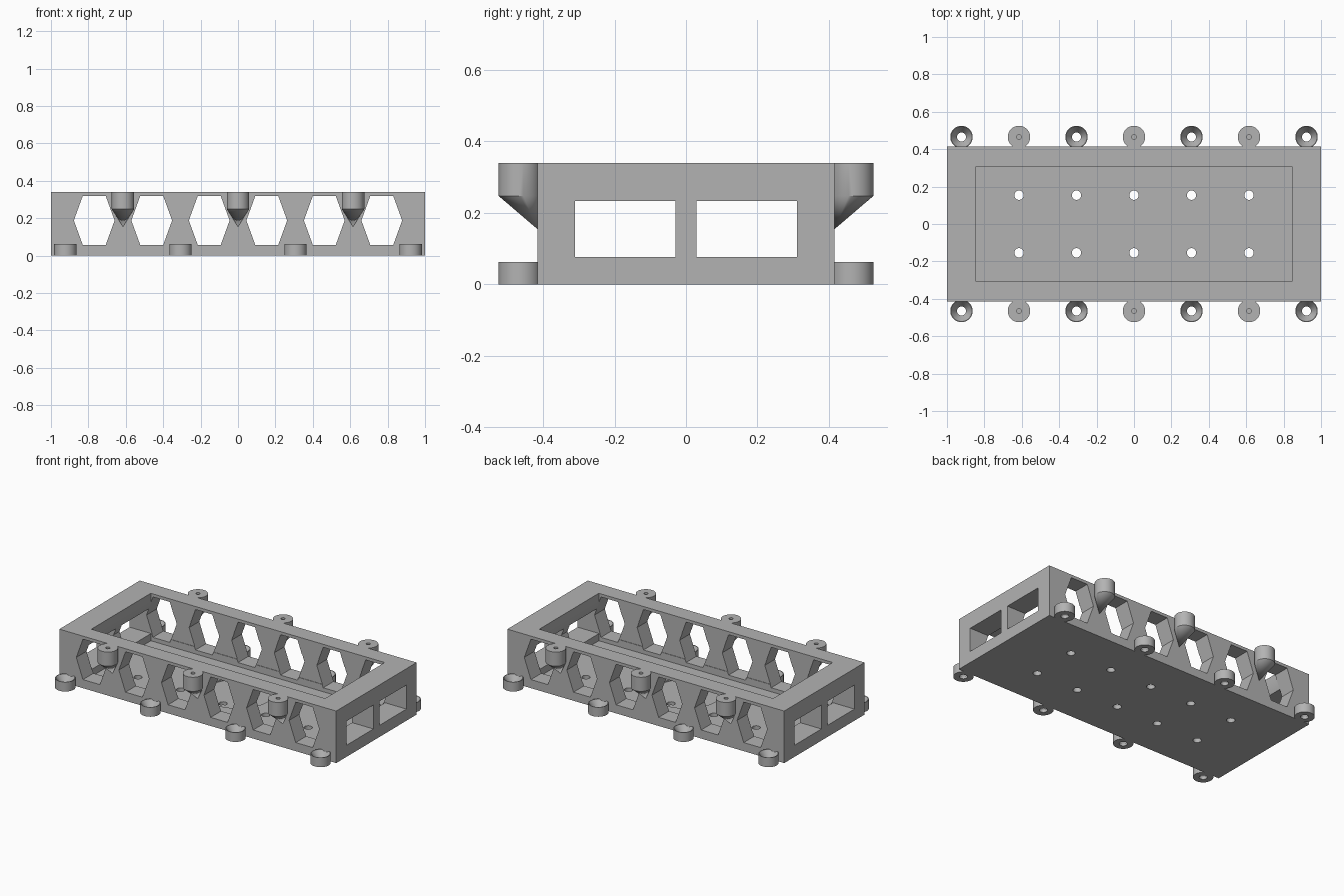
import bpy, bmesh, math
from mathutils import Vector, Matrix

if "Cube" in bpy.data.objects:
    bpy.data.objects.remove(bpy.data.objects["Cube"], do_unlink=True)

grey = bpy.data.materials.new("plain grey")
colour = (0.45, 0.45, 0.45, 1)
grey.diffuse_color = colour
grey.use_nodes = True
grey.node_tree.nodes["Principled BSDF"].inputs["Base Color"].default_value = colour

WALL_Y, TOP, FLOOR = 0.415, 0.34, 0.03
PITCH = 0.3075


def make_object(name, bm):
    bmesh.ops.recalc_face_normals(bm, faces=bm.faces)
    mesh = bpy.data.meshes.new(name)
    bm.to_mesh(mesh)
    bm.free()
    mesh.materials.append(grey)
    obj = bpy.data.objects.new(name, mesh)
    bpy.context.collection.objects.link(obj)
    return obj


def add_box(bm, x0, x1, y0, y1, z0, z1):
    centre = Vector((x0 + x1, y0 + y1, z0 + z1)) / 2
    size = (x1 - x0, y1 - y0, z1 - z0)
    bmesh.ops.create_cube(bm, size=1, matrix=Matrix.Translation(centre) @ Matrix.Diagonal((*size, 1)))


def add_cylinder(bm, x, y, z0, z1, radius, sides):
    bmesh.ops.create_cone(bm, cap_ends=True, segments=sides, radius1=radius, radius2=radius,
                          depth=z1 - z0, matrix=Matrix.Translation((x, y, (z0 + z1) / 2)))


def cut(target, bm):
    cutter = make_object("cutter", bm)
    cutter.hide_render = True
    mod = target.modifiers.new("cut", "BOOLEAN")
    mod.operation, mod.solver, mod.object = "DIFFERENCE", "EXACT", cutter
    graph = bpy.context.evaluated_depsgraph_get()
    mesh = bpy.data.meshes.new_from_object(target.evaluated_get(graph))
    target.modifiers.clear()
    target.data = mesh
    bpy.data.objects.remove(cutter, do_unlink=True)


def smooth(obj):
    bpy.ops.object.select_all(action="DESELECT")
    obj.select_set(True)
    bpy.context.view_layer.objects.active = obj
    bpy.ops.object.shade_smooth_by_angle(angle=math.radians(30))


# Open tray: outer block with a rectangular cavity
bm = bmesh.new()
add_box(bm, -1, 1, -WALL_Y, WALL_Y, 0, TOP)
tray = make_object("tray", bm)
bm = bmesh.new()
add_box(bm, -0.845, 0.845, -0.307, 0.307, FLOOR, TOP + 0.1)
cut(tray, bm)

# Tall hexagonal openings through both long walls
bm = bmesh.new()
for i in range(6):
    x = (i - 2.5) * PITCH
    outline = [(-0.109, 0), (-0.061, 0.132), (0.061, 0.132), (0.109, 0), (0.061, -0.132), (-0.061, -0.132)]
    face = bm.faces.new([bm.verts.new((x + dx, -0.6, 0.188 + dz)) for dx, dz in outline])
    ext = bmesh.ops.extrude_face_region(bm, geom=[face], use_keep_orig=True)
    moved = [v for v in ext["geom"] if isinstance(v, bmesh.types.BMVert)]
    bmesh.ops.translate(bm, verts=moved, vec=(0, 1.2, 0))
cut(tray, bm)

# Paired rectangular windows through both end walls
bm = bmesh.new()
for y in (-0.17, 0.17):
    add_box(bm, -1.2, 1.2, y - 0.14, y + 0.14, 0.076, 0.233)
cut(tray, bm)

# Shallow round recess and drain holes in the floor
bm = bmesh.new()
add_cylinder(bm, 0, 0, FLOOR - 0.008, FLOOR + 0.05, 0.21, 64)
cut(tray, bm)
bm = bmesh.new()
for i in range(-2, 3):
    for y in (-0.154, 0.154):
        add_cylinder(bm, i * PITCH, y, -0.1, 0.1, 0.025, 24)
cut(tray, bm)
smooth(tray)


def lug(name, x, side, profile, closed):
    """Spin (radius, inward shift, height) points and trim the part inside the wall."""
    bm = bmesh.new()
    sides = 40
    rings = []
    for r, shift, z in profile:
        rings.append([bm.verts.new((x + r * math.cos(a), side * (0.465 - shift + r * math.sin(a)), z))
                      for a in (math.tau * k / sides for k in range(sides))])
    pairs = list(zip(rings, rings[1:]))
    if closed:
        pairs.append((rings[-1], rings[0]))
    for a, b in pairs:
        for k in range(sides):
            n = (k + 1) % sides
            bm.faces.new((a[k], a[n], b[n], b[k]))
    bmesh.ops.remove_doubles(bm, verts=bm.verts, dist=1e-5)
    bmesh.ops.recalc_face_normals(bm, faces=bm.faces)
    bmesh.ops.bisect_plane(bm, geom=bm.verts[:] + bm.edges[:] + bm.faces[:], dist=1e-6,
                           plane_co=(0, side * (WALL_Y - 0.001), 0), plane_no=(0, -side, 0), clear_outer=True)
    smooth(make_object(name, bm))


# Upper pegs taper back into the wall; lower cups are countersunk
PEG = [(0, 0, 0.28), (0.013, 0, 0.28), (0.013, 0, TOP), (0.06, 0, TOP), (0.06, 0, 0.248), (0, 0.05, 0.154)]
CUP = [(0.06, 0, 0), (0.06, 0, 0.062), (0.056, 0, 0.062), (0.024, 0, 0.015), (0.024, 0, 0)]
for side, label in ((-1, "front"), (1, "back")):
    for i in (-2, 0, 2):
        lug(label + "_upper_peg", i * PITCH, side, PEG, False)
    for i in (-3, -1, 1, 3):
        lug(label + "_lower_cup", i * PITCH, side, CUP, True)
